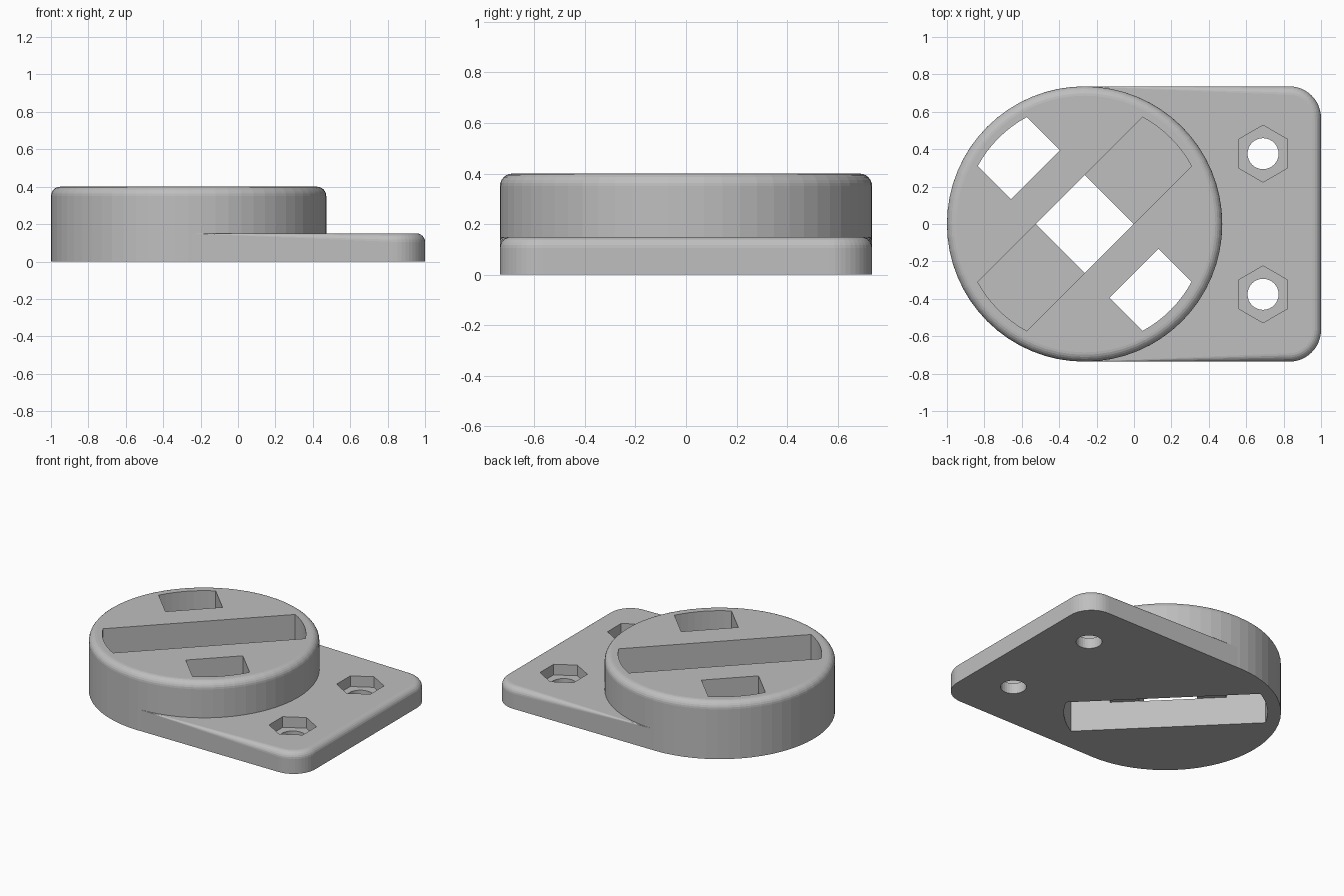
import bpy, bmesh, math
from mathutils import Matrix, Vector

if "Cube" in bpy.data.objects:
    bpy.data.objects.remove(bpy.data.objects["Cube"])

CX, R, H, PLATE_H = -0.264, 0.736, 0.40, 0.15
SLOT_W, SLOT_R, SEG = 0.185, 0.65, 64

grey = bpy.data.materials.new("plain_grey")
grey.diffuse_color = (0.52, 0.52, 0.52, 1)
grey.use_nodes = True
grey.node_tree.nodes["Principled BSDF"].inputs["Base Color"].default_value = grey.diffuse_color


def finish(name, bm):
    bmesh.ops.recalc_face_normals(bm, faces=bm.faces)
    me = bpy.data.meshes.new(name)
    bm.to_mesh(me)
    bm.free()
    ob = bpy.data.objects.new(name, me)
    bpy.context.collection.objects.link(ob)
    me.materials.append(grey)
    return ob


def ring(cx, cy, r, z, n):
    return [Vector((cx + r * math.cos(2 * math.pi * i / n),
                    cy + r * math.sin(2 * math.pi * i / n), z)) for i in range(n)]


def rounded_top(r, h, f, steps=6):
    """(radius, z) profile of a post with a rounded upper edge"""
    arc = [(r - f + f * math.cos(a), h - f + f * math.sin(a))
           for a in (math.pi / 2 * i / steps for i in range(steps + 1))]
    return [(r, 0)] + arc


def hull(name, points):
    bm = bmesh.new()
    for p in points:
        bm.verts.new(p)
    res = bmesh.ops.convex_hull(bm, input=bm.verts[:])
    junk = {g for g in res["geom_interior"] + res["geom_unused"]
            if isinstance(g, bmesh.types.BMVert)}
    bmesh.ops.delete(bm, geom=list(junk), context='VERTS')
    bmesh.ops.dissolve_limit(bm, angle_limit=0.001, verts=bm.verts[:], edges=bm.edges[:])
    return finish(name, bm)


def prism(name, outline, z0, z1):
    bm = bmesh.new()
    face = bm.faces.new([bm.verts.new((x, y, z0)) for x, y in outline])
    ext = bmesh.ops.extrude_face_region(bm, geom=[face])
    bmesh.ops.translate(bm, vec=(0, 0, z1 - z0),
                        verts=[g for g in ext["geom"] if isinstance(g, bmesh.types.BMVert)])
    return finish(name, bm)


def boolean(target, other, op):
    m = target.modifiers.new("bool", 'BOOLEAN')
    m.object, m.operation, m.solver = other, op, 'EXACT'
    bpy.context.view_layer.objects.active = target
    bpy.ops.object.modifier_apply(modifier=m.name)
    bpy.data.objects.remove(other, do_unlink=True)


def slot_outline(angle, u0=None):
    """strip with arc ends; with u0 only the stretch from u0 outward"""
    a = math.asin(SLOT_W / SLOT_R)
    arc = [(SLOT_R * math.cos(t), SLOT_R * math.sin(t))
           for t in (-a + 2 * a * i / 8 for i in range(9))]
    back = [(-x, -y) for x, y in arc] if u0 is None else [(u0, SLOT_W), (u0, -SLOT_W)]
    rot = Matrix.Rotation(angle, 2)
    return [(CX + p.x, p.y) for p in (rot @ Vector(q) for q in arc + back)]


# Round body and tapering plate joined into one
body = hull("round_mount", [p for r, z in rounded_top(R, H, 0.05)
                            for p in ring(CX, 0, r, z, SEG)])
pts = [p for z in (0, PLATE_H) for p in ring(CX, 0, R - 0.001, z, SEG)]
for s in (-1, 1):
    for r, z in rounded_top(0.17, PLATE_H, 0.045):
        pts += ring(0.83, s * (R - 0.17), r, z, 48)
boolean(body, hull("plate", pts), 'UNION')

# Crossing slots: upper one from the top, lower one from below
q = math.pi / 4
boolean(body, prism("lower_slot", slot_outline(-q), -0.1, 0.2), 'DIFFERENCE')
boolean(body, prism("upper_slot", slot_outline(q), 0.199, 0.5), 'DIFFERENCE')

# Pockets from the top into the ends of the lower slot
for ang in (-q, math.pi - q):
    boolean(body, prism("pocket", slot_outline(ang, 0.372), 0.15, 0.5), 'DIFFERENCE')

# Screw holes with hexagonal nut recesses
for y in (-0.376, 0.376):
    hexa = [(0.69 + 0.152 * math.sin(math.pi / 3 * i),
             y + 0.152 * math.cos(math.pi / 3 * i)) for i in range(6)]
    boolean(body, prism("nut", hexa, 0.075, 0.3), 'DIFFERENCE')
    hole = [(p.x, p.y) for p in ring(0.69, y, 0.083, 0, 32)]
    boolean(body, prism("hole", hole, -0.1, 0.3), 'DIFFERENCE')
